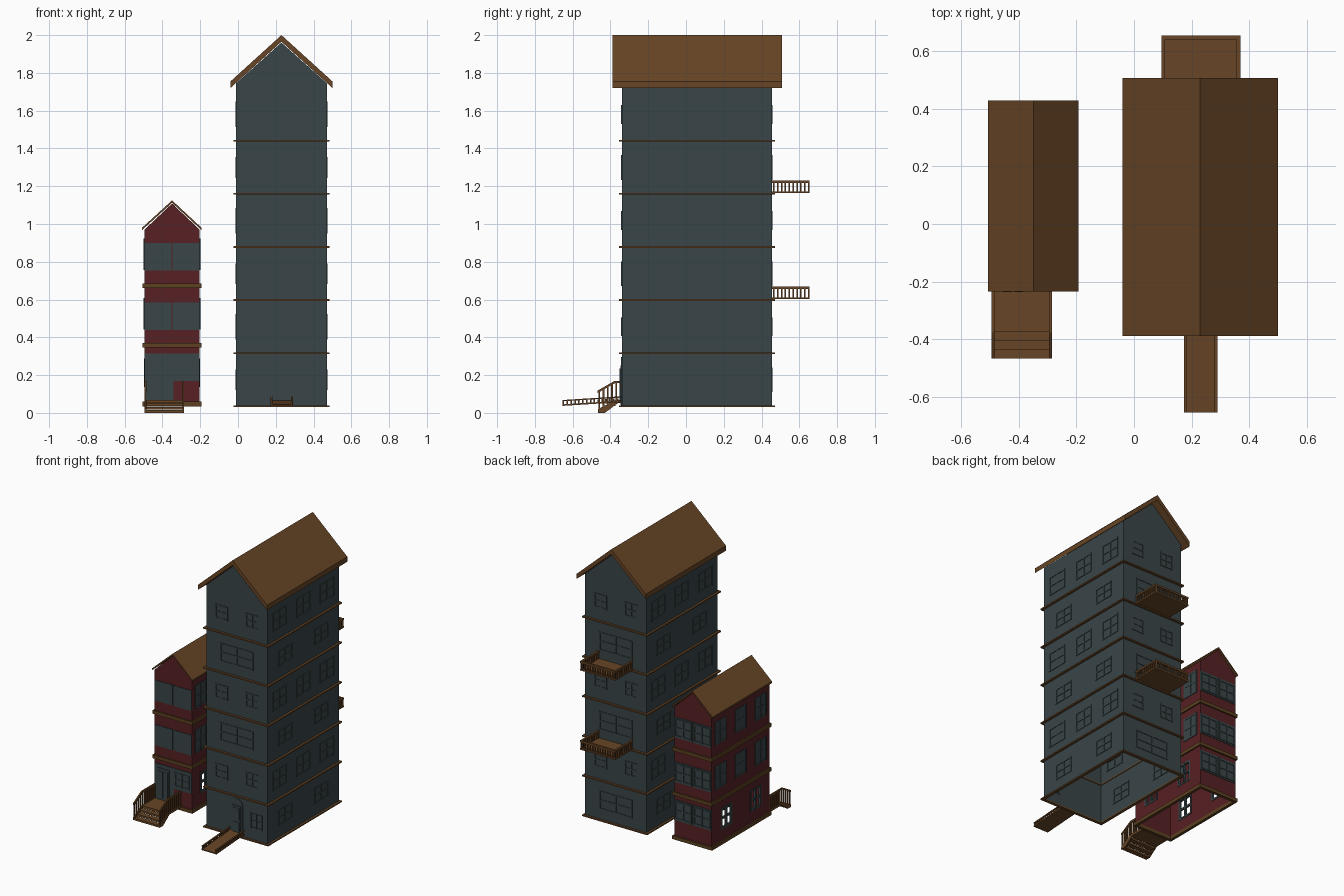
import bpy, bmesh, math

if "Cube" in bpy.data.objects:
    bpy.data.objects.remove(bpy.data.objects["Cube"])


def material(name, rgb):
    m = bpy.data.materials.new(name)
    m.use_nodes = True
    m.diffuse_color = (*rgb, 1)
    m.node_tree.nodes["Principled BSDF"].inputs["Base Color"].default_value = (*rgb, 1)
    return m


SLATE = material("slate teal", (0.041, 0.060, 0.064))
RED = material("dark red", (0.095, 0.015, 0.018))
BROWN = material("wood brown", (0.137, 0.060, 0.019))
OCHRE = material("ochre trim", (0.110, 0.053, 0.015))


def finish(name, bm, mat):
    bmesh.ops.recalc_face_normals(bm, faces=bm.faces)
    mesh = bpy.data.meshes.new(name)
    bm.to_mesh(mesh)
    bm.free()
    mesh.materials.append(mat)
    ob = bpy.data.objects.new(name, mesh)
    bpy.context.collection.objects.link(ob)
    return ob


def boxes(name, mat, items):
    """One object from boxes given as ((x0, x1), (y0, y1), (z0, z1))."""
    bm = bmesh.new()
    for span in items:
        for v in bmesh.ops.create_cube(bm, size=1)["verts"]:
            v.co = [s[0] + (c + 0.5) * (s[1] - s[0]) for s, c in zip(span, v.co)]
    return finish(name, bm, mat)


def prism(name, mat, profile, a, b, axis="y", open_bottom=False):
    """Extrude a profile (x,z along y, or y,z along x) from a to b."""
    bm = bmesh.new()
    put = (lambda u, z, d: (u, d, z)) if axis == "y" else (lambda u, z, d: (d, u, z))
    face = bm.faces.new([bm.verts.new(put(u, z, a)) for u, z in profile])
    ext = bmesh.ops.extrude_face_region(bm, geom=[face])["geom"]
    shift = (0, b - a, 0) if axis == "y" else (b - a, 0, 0)
    bmesh.ops.translate(bm, vec=shift, verts=[g for g in ext if isinstance(g, bmesh.types.BMVert)])
    bmesh.ops.recalc_face_normals(bm, faces=bm.faces)
    if open_bottom:
        low = [f for f in bm.faces if f.normal.z < -0.9]
        bmesh.ops.delete(bm, geom=low, context="FACES")
    return finish(name, bm, mat)


def ring(X, Y, Z, grow, t=0.02):
    """Four boxes running round a rectangular plan."""
    x0, x1, y0, y1 = X[0] - grow, X[1] + grow, Y[0] - grow, Y[1] + grow
    return [((x0, x1), (y0, y0 + t), Z), ((x0, x1), (y1 - t, y1), Z),
            ((x0, x0 + t), (y0 + t, y1 - t), Z), ((x1 - t, x1), (y0 + t, y1 - t), Z)]


def on_wall(axis, at, u, z, d=0.004):
    """Thin box lying in a wall; axis is the wall's normal."""
    return (u, (at - d, at + d), z) if axis == "y" else ((at - d, at + d), u, z)


def window(axis, at, u, z, w, h, t=0.009, d=0.004):
    """Frame with a central cross."""
    out = []
    for k in (-1, 0, 1):
        cu, cz = u + k * (w - t) / 2, z + k * (h - t) / 2
        out.append(on_wall(axis, at, (cu - t / 2, cu + t / 2), (z - h / 2, z + h / 2), d))
        out.append(on_wall(axis, at, (u - w / 2, u + w / 2), (cz - t / 2, cz + t / 2), d * 0.9))
    return out


# ---------- tall tower ----------
TX, TY, STOREY, BASE = (-0.01, 0.47), (-0.34, 0.455), 0.281, 0.035
MID = 0.23
prism("tower_walls", SLATE, [(TX[0], BASE), (TX[1], BASE), (TX[1], 1.745), (MID, 1.96),
                             (TX[0], 1.745)], *TY, open_bottom=True)
prism("tower_roof", BROWN, [(-0.04, 1.72), (MID, 1.965), (0.50, 1.72), (0.50, 1.755),
                            (MID, 2.0), (-0.04, 1.755)], -0.39, 0.508)
trim, frames = [], []
for i in range(6):
    z = BASE + i * STOREY
    trim += ring(TX, TY, (z - 0.004, z + 0.005), 0.015)
    zc = z + 0.14
    for x in TX:
        for y in ((-0.14, 0.26) if i % 2 == 0 else (-0.205, 0.06, 0.325)):
            frames += window("x", x, y, zc, 0.155, 0.11 if i % 2 == 0 else 0.135)
    for y in TY:
        if i % 2:
            for x in (0.11, 0.35):
                frames += window("y", y, x, zc, 0.10, 0.10)
        elif i or y > 0:
            frames += window("y", y, MID, zc, 0.26, 0.13)
frames += window("y", TY[0], 0.383, 0.173, 0.095, 0.105)
boxes("tower_floor_trim", BROWN, trim)
boxes("tower_windows", SLATE, frames)

# arched front door
arch = [(MID + 0.047 * math.cos(a), 0.25 + 0.047 * math.sin(a))
        for a in [math.pi * k / 10 for k in range(11)]]
prism("tower_door_surround", SLATE, [(0.277, 0.04)] + arch + [(0.183, 0.04)], -0.344, -0.338)
boxes("tower_door_leaf", SLATE, [((0.195, 0.265), (-0.348, -0.342), (0.042, 0.25)),
                                 ((0.205, 0.255), (-0.351, -0.347), (0.15, 0.235)),
                                 ((0.205, 0.255), (-0.351, -0.347), (0.055, 0.135))])

# balconies on the back
BX, BY = (0.095, 0.37), (0.455, 0.655)
for name, z in (("lower_balcony", 0.602), ("upper_balcony", 1.163)):
    parts = [(BX, BY, (z, z + 0.01)), (BX, (0.642, 0.655), (z + 0.053, z + 0.066))]
    post = (z + 0.01, z + 0.054)
    for x in (BX[0], BX[1] - 0.013):
        parts.append(((x, x + 0.013), BY, (z + 0.053, z + 0.066)))
        for k in range(10):
            y = BY[0] + 0.006 + k * 0.0205
            parts.append(((x + 0.002, x + 0.011), (y, y + 0.008), post))
    for k in range(1, 14):
        x = BX[0] + k * 0.0196
        parts.append(((x, x + 0.008), (0.645, 0.653), post))
    boxes(name, BROWN, parts)

# sloping entrance walkway with low rails
def slope(z0, t):
    return [(-0.655, z0), (-0.34, z0 + 0.02), (-0.34, z0 + 0.02 + t), (-0.655, z0 + t)]


prism("walkway_deck", BROWN, slope(0.037, 0.008), 0.173, 0.29, "x")
for side, x in (("right", 0.173), ("left", 0.28)):
    prism("walkway_rail_" + side, BROWN, slope(0.061, 0.007), x, x + 0.01, "x")
    boxes("walkway_posts_" + side, BROWN,
          [((x + 0.001, x + 0.009), (y, y + 0.008), (0.04 + 0.001 * k, 0.063 + 0.001 * k))
           for k, y in [(k, -0.653 + k * 0.0205) for k in range(15)]])

# ---------- small red house ----------
HX, HY = (-0.495, -0.203), (-0.225, 0.42)
HM, T = -0.349, 0.008
gable = [(HX[0], 0.045), (HX[1], 0.045), (HX[1], 0.97), (HM, 1.108), (HX[0], 0.97)]
prism("house_front_wall", RED, gable, HY[0], HY[0] + T)
prism("house_back_wall", RED, gable, HY[1] - T, HY[1])
prism("house_roof", BROWN, [(-0.508, 0.968), (HM, 1.112), (-0.193, 0.968), (-0.193, 0.98),
                            (HM, 1.125), (-0.508, 0.98)], -0.235, 0.43)
walls, side_frames, glass, bars = [], [], [], []
for x, inner in ((HX[0], HX[0] + T), (HX[1] - T, HX[1])):
    X = (x, inner)
    xc = (x + inner) / 2
    # side walls leave two open windows on the ground storey
    walls += [(X, HY, (0.045, 0.14)), (X, HY, (0.285, 0.972))]
    walls += [(X, Y, (0.14, 0.285)) for Y in ((HY[0], -0.13), (-0.01, 0.196), (0.316, HY[1]))]
    for y in (-0.07, 0.256):
        side_frames += window("x", xc, y, 0.2125, 0.125, 0.15, 0.013, 0.007)
    for z in (0.525, 0.84):
        for y in (-0.127, 0.0975, 0.322):
            glass.append(on_wall("x", xc, (y - 0.06, y + 0.06), (z - 0.08, z + 0.08), 0.006))
            side_frames += window("x", xc, y, z, 0.125, 0.165, 0.011, 0.009)
boxes("house_side_walls", RED, walls)
boxes("house_side_window_frames", SLATE, side_frames)

# wide paired windows at the ends
end_frames = []
for y, d in ((HY[0], -1), (HY[1], 1)):
    for z in ((0.44, 0.585), (0.755, 0.90)):
        for u in ((HX[0], HM - 0.002), (HM + 0.002, HX[1])):
            glass.append(on_wall("y", y, u, z))
            if d > 0:
                end_frames += window("y", y, sum(u) / 2, sum(z) / 2, 0.13, 0.125, 0.009, 0.009)
for u in ((HX[0], HM - 0.002), (HM + 0.002, HX[1])):
    glass.append(on_wall("y", HY[1], u, (0.17, 0.315)))
    end_frames += window("y", HY[1], sum(u) / 2, 0.2425, 0.13, 0.125, 0.009, 0.009)
glass.append(on_wall("y", HY[0], (HM + 0.002, HX[1]), (0.17, 0.315)))
end_frames += window("y", HY[0], -0.278, 0.24, 0.115, 0.10, 0.009, 0.008)
boxes("house_window_panels", SLATE, glass)
boxes("house_end_window_frames", SLATE, end_frames)
boxes("house_front_door", SLATE, [
    ((HX[0], -0.342), (-0.229, -0.221), (0.055, 0.315)),
    ((-0.465, -0.375), (-0.234, -0.228), (0.06, 0.29)),
    ((-0.455, -0.425), (-0.237, -0.233), (0.08, 0.27)),
    ((-0.415, -0.385), (-0.237, -0.233), (0.08, 0.27))])

bands = []
for z in (0.035, 0.346, 0.66):
    bands += ring(HX, HY, (z, z + 0.024), 0.01)
boxes("house_floor_trim", OCHRE, bands)

# porch stairs
SX = (-0.495, -0.285)
steps = [(SX, (-0.375, -0.225), (0.052, 0.068))]
for k in range(3):
    y, z = -0.375 - 0.03 * k, 0.05 - 0.018 * k
    steps.append((SX, (y - 0.032, y + 0.002), (z - 0.014, z)))
boxes("porch_steps", BROWN, steps)
for side, x in (("right", SX[0]), ("left", SX[1] - 0.01)):
    prism("porch_stringer_" + side, BROWN, [(-0.465, 0.0), (-0.43, 0.0), (-0.36, 0.052),
                                            (-0.36, 0.068), (-0.375, 0.068), (-0.465, 0.02)],
          x, x + 0.01, "x")
    prism("porch_handrail_" + side, BROWN, [(-0.468, 0.105), (-0.375, 0.158), (-0.225, 0.158),
                                            (-0.225, 0.17), (-0.377, 0.17), (-0.468, 0.118)],
          x, x + 0.01, "x")
    posts = []
    for k in range(11):
        y = -0.464 + k * 0.0225
        drop = max(0, -0.375 - y) * 0.57
        posts.append(((x + 0.001, x + 0.009), (y, y + 0.009), (0.06 - drop, 0.162 - drop)))
    boxes("porch_balusters_" + side, BROWN, posts)
